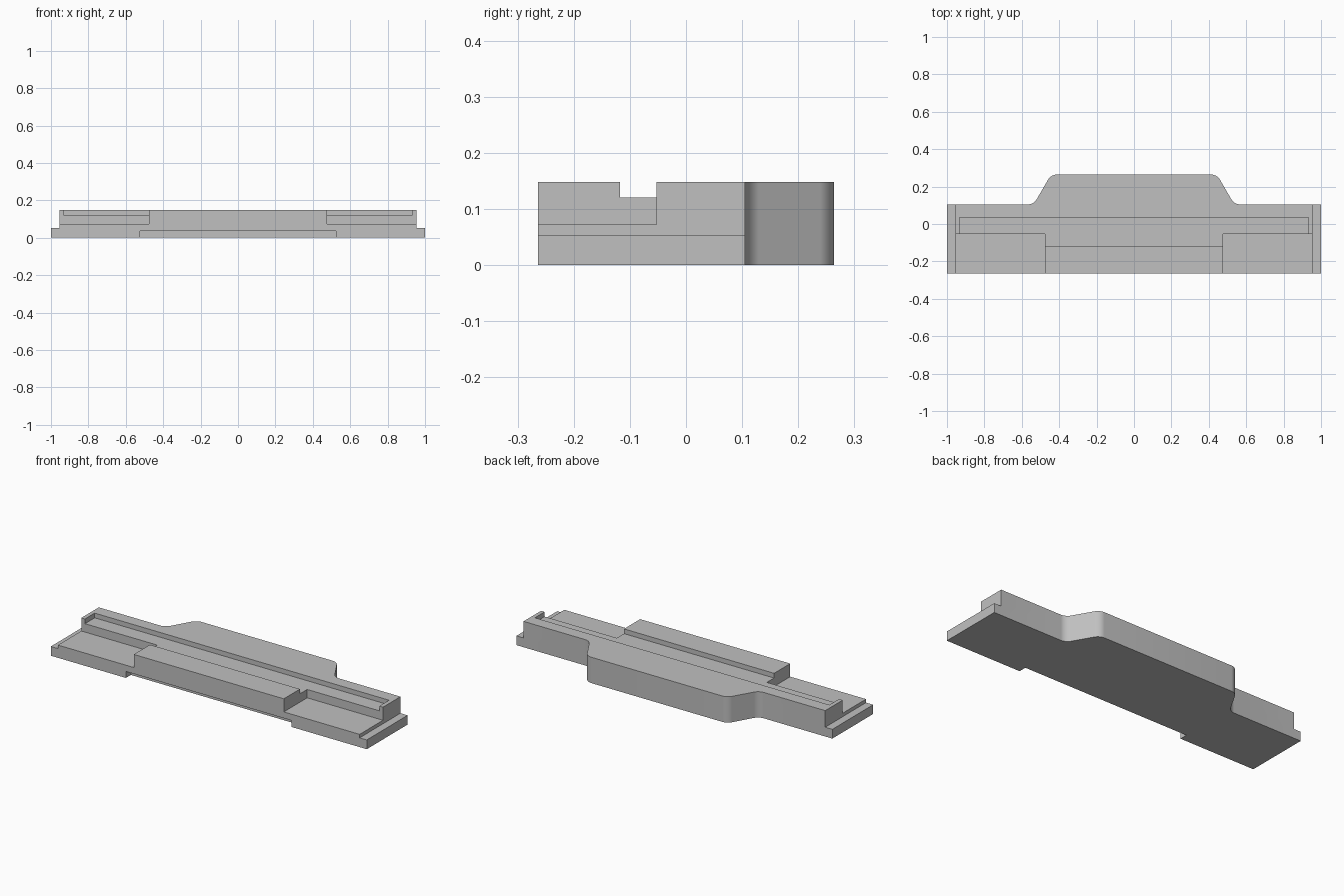
import bpy
import bmesh
import math

cube = bpy.data.objects.get("Cube")
if cube:
    bpy.data.objects.remove(cube, do_unlink=True)

HEIGHT = 0.148
FRONT, SHOULDER, BACK = -0.264, 0.105, 0.264

grey = bpy.data.materials.new("plain grey")
grey.use_nodes = True
colour = (0.527, 0.527, 0.527, 1)
grey.diffuse_color = colour
grey.node_tree.nodes["Principled BSDF"].inputs["Base Color"].default_value = colour


def make_object(name, bm):
    bmesh.ops.recalc_face_normals(bm, faces=bm.faces)
    mesh = bpy.data.meshes.new(name)
    bm.to_mesh(mesh)
    bm.free()
    mesh.materials.append(grey)
    obj = bpy.data.objects.new(name, mesh)
    bpy.context.collection.objects.link(obj)
    return obj


def cut_box(target, x, y, z):
    """Remove the box spanning the given ranges from the target."""
    bm = bmesh.new()
    bmesh.ops.create_cube(bm, size=1)
    for v in bm.verts:
        for axis, (low, high) in enumerate((x, y, z)):
            v.co[axis] = low if v.co[axis] < 0 else high
    cutter = make_object("cutter", bm)
    cutter.hide_render = True
    mod = target.modifiers.new("cut", 'BOOLEAN')
    mod.operation = 'DIFFERENCE'
    mod.solver = 'EXACT'
    mod.object = cutter
    bpy.context.view_layer.objects.active = target
    bpy.ops.object.modifier_apply(modifier=mod.name)
    bpy.data.objects.remove(cutter, do_unlink=True)


# Plate outline with a raised rear bulge, extruded upwards
half = [(1, FRONT), (1, SHOULDER), (0.536, SHOULDER), (0.444, BACK)]
outline = half + [(-x, y) for x, y in reversed(half)]
bm = bmesh.new()
base = bm.faces.new([bm.verts.new((x, y, 0)) for x, y in outline])
top = bmesh.ops.extrude_face_region(bm, geom=[base])
bmesh.ops.translate(bm, vec=(0, 0, HEIGHT),
                    verts=[g for g in top["geom"] if isinstance(g, bmesh.types.BMVert)])

# Round the vertical edges of the bulge
corners = [e for e in bm.edges
           if abs(e.verts[0].co.z - e.verts[1].co.z) > 0.1 and abs(e.verts[0].co.x) < 0.9]
bmesh.ops.bevel(bm, geom=corners, offset=0.05 * math.tan(math.radians(30)),
                offset_type='OFFSET', segments=8, profile=0.5, affect='EDGES')
plate = make_object("mounting_plate", bm)

# End ledges and lower front pockets on both sides
for side in (-1, 1):
    def span(a, b):
        return tuple(sorted((side * a, side * b)))
    cut_box(plate, span(0.955, 1.2), (-0.5, 0.5), (0.053, 0.3))
    cut_box(plate, span(0.475, 1.2), (-0.5, -0.053), (0.073, 0.3))

# Long shallow channel behind the front block
cut_box(plate, (-0.932, 0.932), (-0.118, 0.035), (0.121, 0.3))

# Notch under the front edge
cut_box(plate, (-0.525, 0.525), (-0.5, FRONT + 0.045), (-0.1, 0.037))

# Smooth the rounded corners, keep the rest crisp
bpy.ops.object.select_all(action='DESELECT')
plate.select_set(True)
bpy.context.view_layer.objects.active = plate
bpy.ops.object.shade_smooth_by_angle(angle=math.radians(30))
